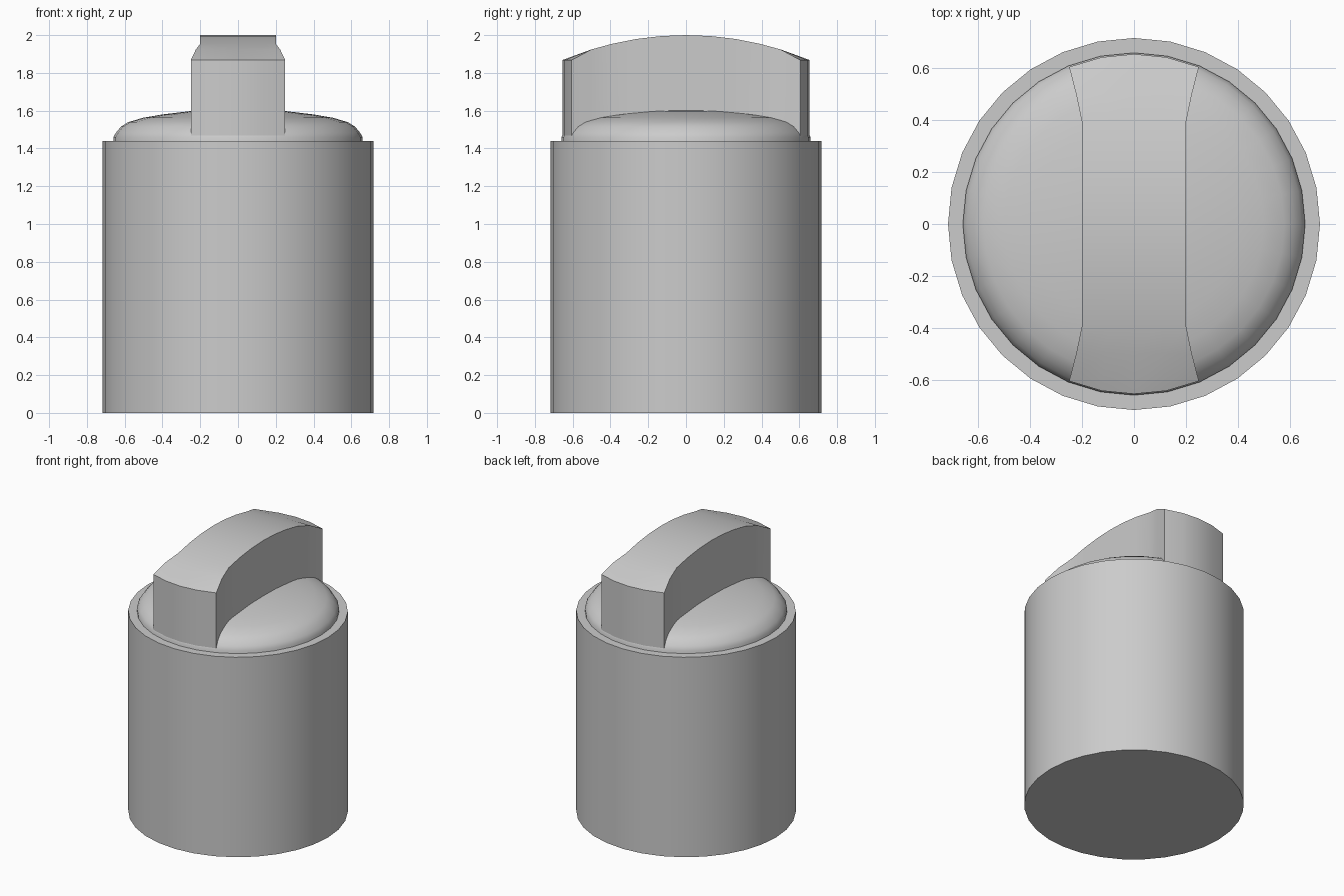
import bpy, bmesh, math

if "Cube" in bpy.data.objects:
    bpy.data.objects.remove(bpy.data.objects["Cube"])


def finish(name, bm, angle):
    bmesh.ops.recalc_face_normals(bm, faces=bm.faces)
    me = bpy.data.meshes.new(name)
    bm.to_mesh(me)
    bm.free()
    ob = bpy.data.objects.new(name, me)
    bpy.context.collection.objects.link(ob)
    bpy.ops.object.select_all(action='DESELECT')
    ob.select_set(True)
    bpy.context.view_layer.objects.active = ob
    bpy.ops.object.shade_smooth_by_angle(angle=math.radians(angle))
    return ob


def lathe(name, profile, sides):
    """Revolve (radius, z) points around z; radius 0 closes with a pole."""
    bm = bmesh.new()
    rings = []
    for r, z in profile:
        n = sides if r > 0 else 1
        rings.append([bm.verts.new((r * math.cos(2 * math.pi * i / sides),
                                    r * math.sin(2 * math.pi * i / sides), z))
                      for i in range(n)])
    for a, b in zip(rings, rings[1:]):
        for i in range(sides):
            j = (i + 1) % sides
            q = [a[i % len(a)], a[j % len(a)], b[j % len(b)], b[i % len(b)]]
            bm.faces.new(list(dict.fromkeys(q)))
    return finish(name, bm, 35)


# Cylindrical body with a flat rim
lathe("body", [(0, 0), (0.717, 0), (0.717, 1.44), (0, 1.44)], 32)

# Low collar and rounded dome of the knob
lathe("knob_dome", [(0, 1.40), (0.66, 1.40), (0.66, 1.46), (0.645, 1.485),
                    (0.62, 1.515), (0.58, 1.54), (0.50, 1.563), (0.40, 1.58),
                    (0.25, 1.598), (0.12, 1.605), (0, 1.607)], 32)

# Grip bar: waisted in plan, arched on top, with rounded ends
half = [(0.0, 0.2), (0.13, 0.2), (0.26, 0.2), (0.39, 0.2), (0.50, 0.223), (0.655, 0.25)]
rows = [(-y, w) for y, w in half[:0:-1]] + half
cols = [-1, -0.5, 0, 0.5, 1]
ARCH = 1.69
bm = bmesh.new()
top, bottom = [], []
for k, (y, w) in enumerate(rows):
    z = 2.0 - ARCH + math.sqrt(ARCH ** 2 - y * y)
    t, b = [], []
    for u in cols:
        x = u * w
        yy = y
        if k in (0, len(rows) - 1):
            yy = math.copysign(math.sqrt(0.655 ** 2 - x * x), y)
        t.append(bm.verts.new((x, yy, z)))
        b.append(bm.verts.new((x, yy, 1.42)))
    top.append(t)
    bottom.append(b)
last = len(cols) - 1
for k in range(len(rows) - 1):
    for g in (top, bottom):
        for c in range(last):
            bm.faces.new((g[k][c], g[k][c + 1], g[k + 1][c + 1], g[k + 1][c]))
    for c in (0, last):
        bm.faces.new((top[k][c], top[k + 1][c], bottom[k + 1][c], bottom[k][c]))
for k in (0, len(rows) - 1):
    for c in range(last):
        bm.faces.new((top[k][c], top[k][c + 1], bottom[k][c + 1], bottom[k][c]))
finish("grip_bar", bm, 35)
